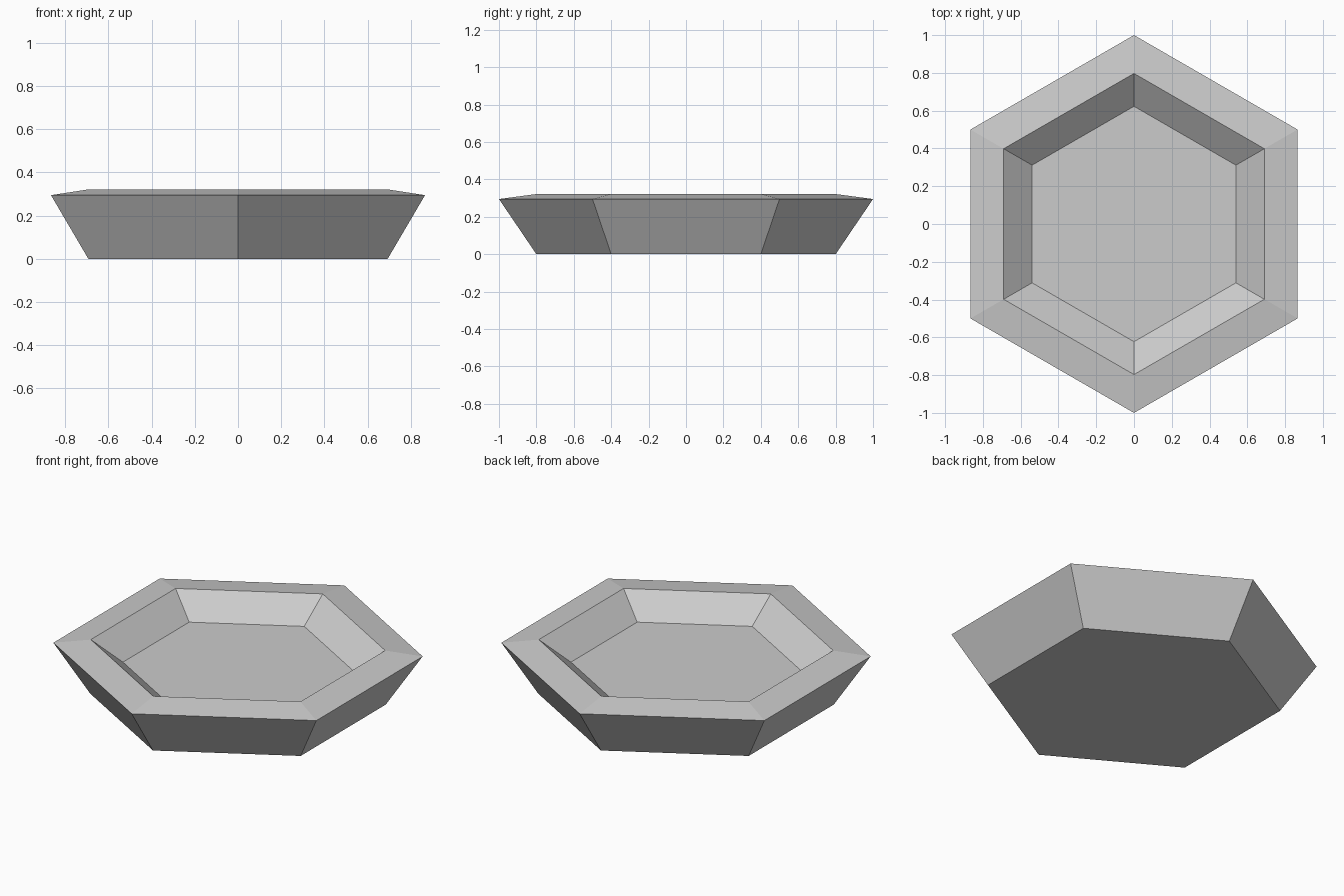
import bpy
import bmesh
from math import cos, sin, pi

# Remove the default object
cube = bpy.data.objects.get("Cube")
if cube:
    bpy.data.objects.remove(cube, do_unlink=True)

SIDES = 6
# Profile of the dish as (corner radius, height): base, outer lip, inner lip, floor
PROFILE = [(0.80, 0.0), (1.0, 0.295), (0.797, 0.322), (0.623, 0.195)]

# Single grey colour
grey = bpy.data.materials.new("grey")
grey.use_nodes = True
color = (0.6, 0.6, 0.6, 1)
grey.diffuse_color = color
grey.node_tree.nodes["Principled BSDF"].inputs["Base Color"].default_value = color

# Hexagonal rings, with a corner at the front and back
bm = bmesh.new()
rings = []
for radius, z in PROFILE:
    angles = [pi / 2 + 2 * pi * i / SIDES for i in range(SIDES)]
    rings.append([bm.verts.new((radius * cos(a), radius * sin(a), z)) for a in angles])

# Outer walls, sloping lip and inner walls
for low, high in zip(rings, rings[1:]):
    for i in range(SIDES):
        j = (i + 1) % SIDES
        bm.faces.new((low[i], low[j], high[j], high[i]))

# Underside and sunken floor
bm.faces.new(rings[0][::-1])
bm.faces.new(rings[-1])
bmesh.ops.recalc_face_normals(bm, faces=bm.faces)

mesh = bpy.data.meshes.new("hexagonal_dish")
bm.to_mesh(mesh)
bm.free()
mesh.materials.append(grey)
dish = bpy.data.objects.new("hexagonal_dish", mesh)
bpy.context.collection.objects.link(dish)
